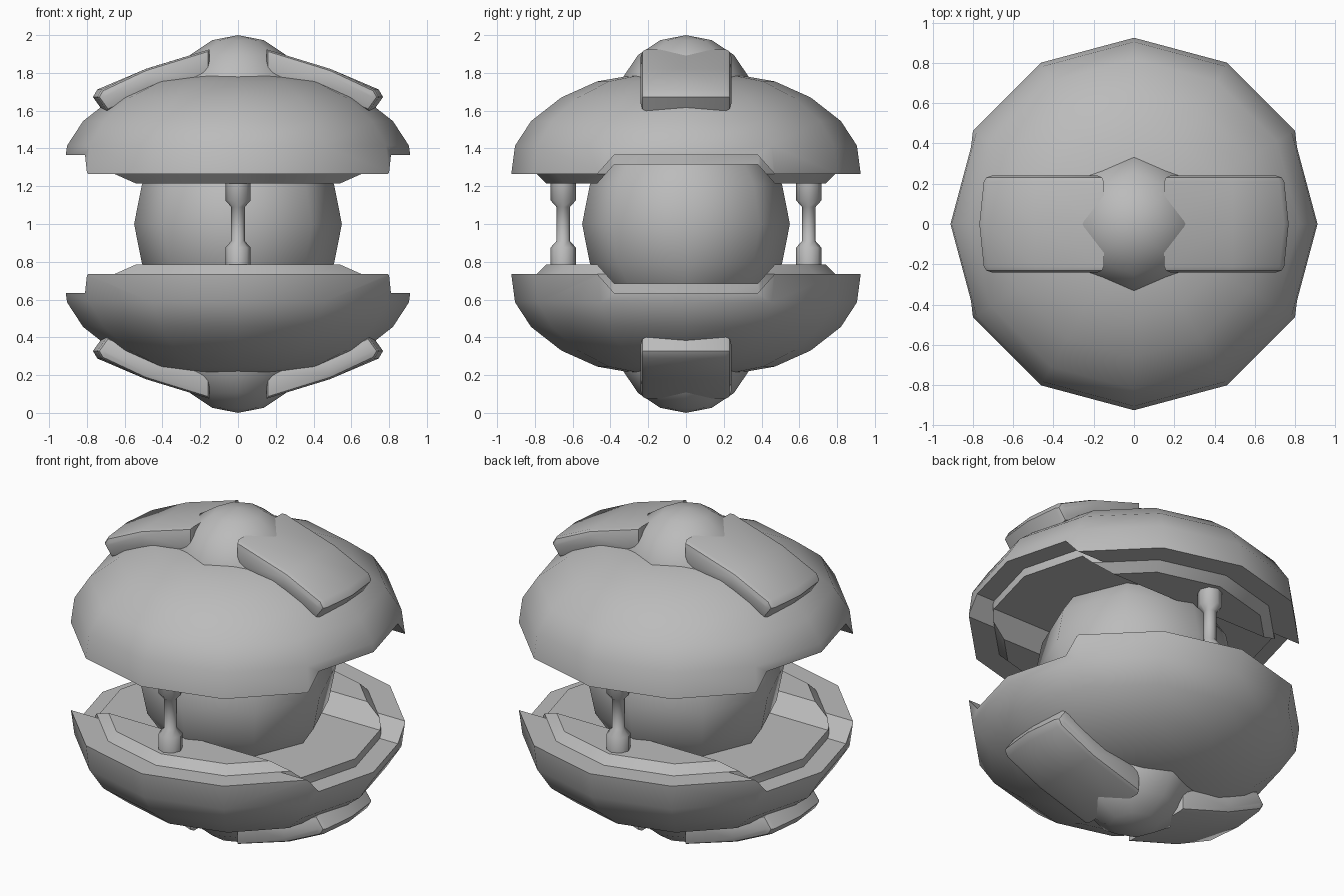
import bpy, bmesh, math

if "Cube" in bpy.data.objects:
    bpy.data.objects.remove(bpy.data.objects["Cube"])

grey = bpy.data.materials.new("grey")
grey.diffuse_color = (0.5, 0.5, 0.5, 1)
grey.use_nodes = True
grey.node_tree.nodes["Principled BSDF"].inputs["Base Color"].default_value = grey.diffuse_color


def finish(name, bm, angle=40):
    """Turn a bmesh into a named, smooth-by-angle object."""
    bmesh.ops.recalc_face_normals(bm, faces=bm.faces[:])
    me = bpy.data.meshes.new(name)
    bm.to_mesh(me)
    bm.free()
    me.materials.append(grey)
    ob = bpy.data.objects.new(name, me)
    bpy.context.collection.objects.link(ob)
    smooth(ob, angle)
    return ob


def smooth(ob, angle):
    bpy.ops.object.select_all(action='DESELECT')
    ob.select_set(True)
    bpy.context.view_layer.objects.active = ob
    bpy.ops.object.shade_smooth_by_angle(angle=math.radians(angle))


def lathe(name, profile, sides, sign=1, y=0, angle=40):
    """Revolve (radius, height from the middle) points into a closed solid."""
    bm = bmesh.new()
    rings = []
    for r, h in profile:
        n = sides if r > 0 else 1
        rings.append([bm.verts.new((r * math.cos(2 * math.pi * i / sides),
                                    y + r * math.sin(2 * math.pi * i / sides),
                                    1 + sign * h)) for i in range(n)])
    for a, b in zip(rings, rings[1:]):
        for i in range(sides):
            j = (i + 1) % sides
            quad = [a[i % len(a)], a[j % len(a)], b[j % len(b)], b[i % len(b)]]
            bm.faces.new(list(dict.fromkeys(quad)))
    return finish(name, bm, angle)


def ball(name, radius, z):
    bm = bmesh.new()
    bmesh.ops.create_uvsphere(bm, u_segments=8, v_segments=8, radius=radius)
    bmesh.ops.translate(bm, verts=bm.verts[:], vec=(0, 0, z))
    return finish(name, bm, 50)


def cut_channel(ob, top, sign):
    """Cut the trapezoid side openings out of a shell half."""
    bm = bmesh.new()
    section = [(-.62, top - .267), (.62, top - .267), (.38, top), (-.38, top)]
    a, b = ([bm.verts.new((x, y, 1 + sign * h)) for y, h in section] for x in (-2, 2))
    bm.faces.new(a)
    bm.faces.new(b)
    for i in range(4):
        j = (i + 1) % 4
        bm.faces.new((a[i], a[j], b[j], b[i]))
    cutter = finish("channel_cutter", bm)
    cutter.hide_render = True
    mod = ob.modifiers.new("channel", 'BOOLEAN')
    mod.operation = 'DIFFERENCE'
    mod.solver = 'EXACT'
    mod.object = cutter
    bpy.context.view_layer.objects.active = ob
    bpy.ops.object.modifier_apply(modifier=mod.name)
    bpy.data.objects.remove(cutter)
    smooth(ob, 40)


def pad(name, side, sign):
    """Bent rounded pad lying on the shell."""
    section = [(.15, .925), (.49, .82), (.745, .712), (.768, .672),
               (.715, .598), (.47, .70), (.15, .77)]
    bm = bmesh.new()
    rows = [[bm.verts.new((side * (x - (.025 if y and x > .6 else 0)), y, 1 + sign * h))
             for x, h in section] for y in (-.24, 0, .24)]
    n = len(section)
    bm.faces.new(rows[0])
    bm.faces.new(rows[2])
    for a, b in zip(rows, rows[1:]):
        for i in range(n):
            j = (i + 1) % n
            bm.faces.new((a[i], a[j], b[j], b[i]))
    bmesh.ops.recalc_face_normals(bm, faces=bm.faces[:])
    rim = [e for e in bm.edges if all(abs(v.co.y) > .2 for v in e.verts)]
    bmesh.ops.bevel(bm, geom=rim, offset=.03, segments=2, profile=.5, affect='EDGES')
    return finish(name, bm, 40)


shell_profile = [(0, .265), (.925, .265), (.905, .415), (.82, .545), (.66, .67),
                 (.47, .755), (.27, .79), (0, .80)]
liner_profile = [(0, .215), (.74, .215), (.79, .265), (.79, .42), (0, .42)]

# Two mirrored halves: shell, raised inner liner, end cap and pads
for label, s in (("upper", 1), ("lower", -1)):
    shell = lathe(label + "_shell", shell_profile, 12, s)
    cut_channel(shell, .365, s)
    liner = lathe(label + "_liner", liner_profile, 12, s)
    cut_channel(liner, .315, s)
    ball(label + "_cap", .36, 1 + s * .64)
    for side_name, side in (("right", 1), ("left", -1)):
        pad(f"{label}_{side_name}_pad", side, s)

# Core ball between the halves
ball("core", .55, 1)

# Front and back posts joining the halves
post_profile = [(0, -.23), (.067, -.23), (.067, -.125), (.036, -.09),
                (.036, .09), (.067, .125), (.067, .23), (0, .23)]
for label, y in (("front", -.65), ("back", .65)):
    lathe(label + "_post", post_profile, 8, 1, y, 48)
